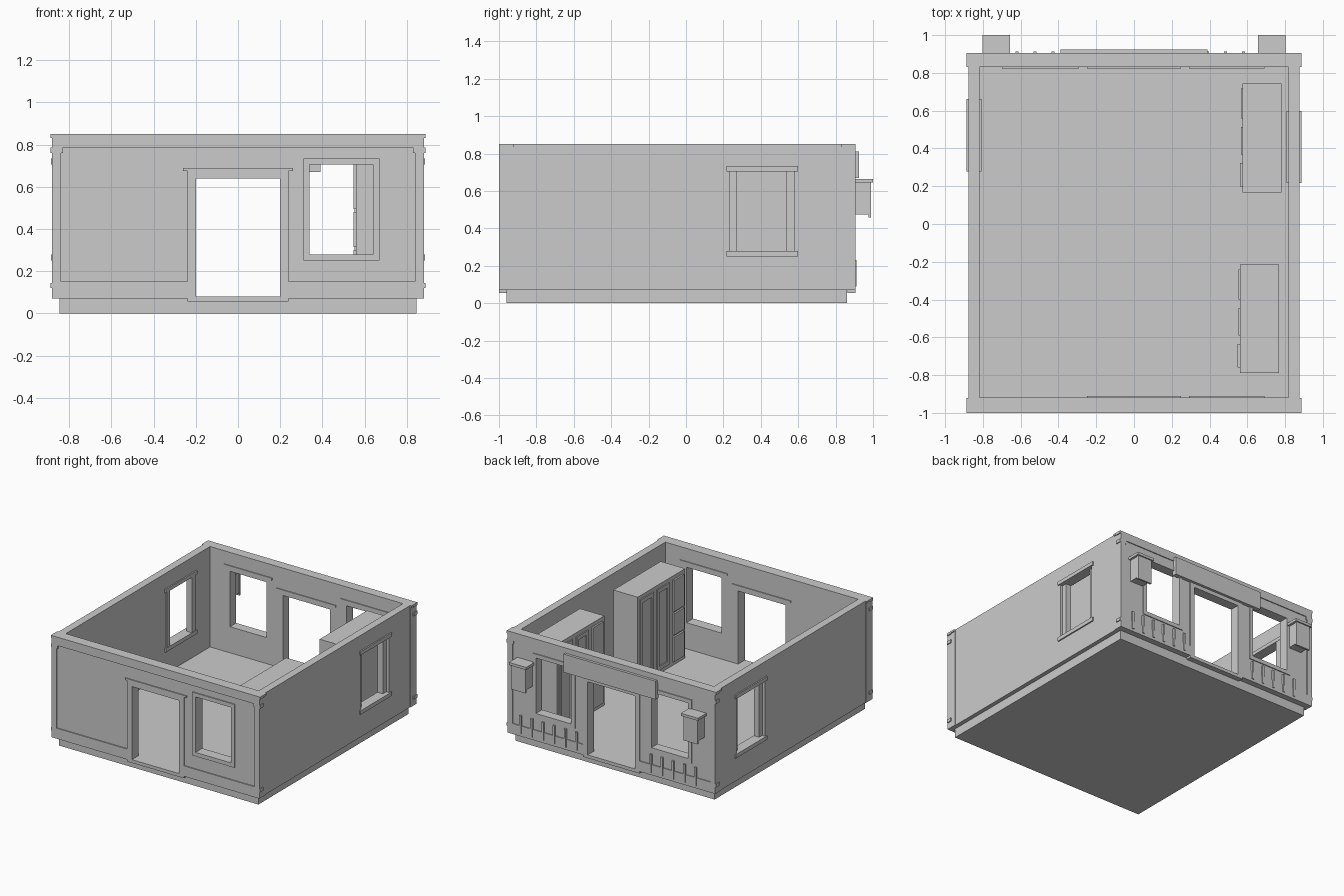
import bpy, bmesh

cube = bpy.data.objects.get("Cube")
if cube:
    bpy.data.objects.remove(cube, do_unlink=True)

mat = bpy.data.materials.new("plain grey")
mat.use_nodes = True
GREY = (0.6, 0.6, 0.6, 1)
mat.diffuse_color = GREY
mat.node_tree.nodes["Principled BSDF"].inputs["Base Color"].default_value = GREY


def finish(name, bm):
    bmesh.ops.recalc_face_normals(bm, faces=bm.faces[:])
    mesh = bpy.data.meshes.new(name)
    bm.to_mesh(mesh)
    bm.free()
    mesh.materials.append(mat)
    obj = bpy.data.objects.new(name, mesh)
    bpy.context.collection.objects.link(obj)
    return obj


def box(name, xs, ys, zs):
    """Box between pairs of limits."""
    bm = bmesh.new()
    bmesh.ops.create_cube(bm, size=1)
    for v in bm.verts:
        for i, (a, b) in enumerate((xs, ys, zs)):
            v.co[i] = max(a, b) if v.co[i] > 0 else min(a, b)
    return finish(name, bm)


def panel(name, axis, depth, us, zs, holes=()):
    """Upright slab across axis (0 = x, 1 = y) with rectangular holes."""
    ulist = sorted({*us, *(u for h in holes for u in h[0])})
    zlist = sorted({*zs, *(z for h in holes for z in h[1])})
    bm = bmesh.new()

    def point(u, z):
        return (depth[0], u, z) if axis == 0 else (u, depth[0], z)

    for u0, u1 in zip(ulist, ulist[1:]):
        for z0, z1 in zip(zlist, zlist[1:]):
            cu, cz = (u0 + u1) / 2, (z0 + z1) / 2
            if any(h[0][0] < cu < h[0][1] and h[1][0] < cz < h[1][1] for h in holes):
                continue
            bm.faces.new([bm.verts.new(point(*p)) for p in
                          ((u0, z0), (u1, z0), (u1, z1), (u0, z1))])
    bmesh.ops.remove_doubles(bm, verts=bm.verts[:], dist=1e-5)
    out = bmesh.ops.extrude_face_region(bm, geom=bm.faces[:], use_keep_orig=True)
    for v in out["geom"]:
        if isinstance(v, bmesh.types.BMVert):
            v.co[axis] = depth[1]
    bmesh.ops.recalc_face_normals(bm, faces=bm.faces[:])
    bmesh.ops.dissolve_limit(bm, angle_limit=0.01, verts=bm.verts[:], edges=bm.edges[:])
    return finish(name, bm)


# Foundation and floor
box("foundation", (-.845, .845), (-.96, .86), (0, .07))
box("floor", (-.83, .83), (-.93, .84), (.06, .08))

# Openings
DOOR = ((-.2, .2), (.08, .64))
WIN_L = ((.34, .64), (.28, .705))
WIN_R = ((-.65, -.34), (.28, .705))
WALL_Z = (.07, .85)

# Front and back walls
panel("front_wall", 1, (-.992, -.918), (-.877, .877), WALL_Z, (DOOR, WIN_L))
panel("back_wall", 1, (.83, .898), (-.877, .877), WALL_Z, (DOOR, WIN_L, WIN_R))

# Side walls with recessed window frames, sills and lintels
for s, side, y0 in ((1, "left", .235), (-1, "right", .297)):
    y1 = y0 + .342
    hole = ((y0, y1), (.28, .71))
    panel(side + "_wall", 0, (s * .818, s * .877), (-.92, .832), WALL_Z, (hole,))
    for ya, yb in ((y0, y0 + .038), (y1 - .042, y1)):
        box(side + "_window_jamb", (s * .81, s * .855), (ya, yb), (.28, .71))
    for za, zb in ((.25, .28), (.705, .733)):
        box(side + "_window_ledge", (s * .808, s * .887), (y0 - .018, y1 + .022), (za, zb))


# Raised casings, bands and thresholds on both long walls
for side, face, raised, windows in (("front", -.992, -1, (WIN_L,)),
                                    ("back", .898, .905, (WIN_L, WIN_R))):
    d = (face, raised)
    panel(side + "_door_casing", 1, d, (-.24, .24), (.07, .675), (DOOR,))
    box(side + "_threshold", (-.24, .24), (raised, raised * .955), (.055, .08))
    box(side + "_door_cornice", (-.26, .26), d, (.675, .69))
    box(side + "_top_band", (-.877, .877), d, (.785, .85))
    for (u, z) in windows:
        panel(side + "_window_casing", 1, d, (u[0] - .03, u[1] + .03),
              (.25, .735), ((u, z),))
    for s in (1, -1):
        box(side + "_base_band", (s * .24, s * .845), d, (.07, .15))

# Interior lintel strips over the openings
for (u, z) in (DOOR, WIN_L, WIN_R):
    ends = (u[0] - .05, u[1] + .05)
    box("inner_back_strip", ends, (.823, .831), (z[1] + .03, z[1] + .045))
    if u != WIN_R[0]:
        box("inner_front_strip", ends, (-.919, -.911), (z[1] + .03, z[1] + .045))

# Corner strips with small projecting blocks
for s in (1, -1):
    for outer, inner in ((-1, -.92), (.905, .832)):
        toward = 1 if inner > outer else -1
        box("corner_strip", (s * .84, s * .881), (outer, inner), WALL_Z)
        for z in ((.83, .85), (.76, .785), (.12, .145)):
            box("corner_block", (s * .83, s * .888), (outer, outer + toward * .042), z)
        box("corner_cap", (s * .83, s * .888), (outer, inner), (.835, .85))

# Back sign board and wall lanterns
box("sign_board", (-.39, .39), (.89, .925), (.67, .81))
for s in (1, -1):
    box("lantern_body", (s * .675, s * .785), (.89, .977), (.475, .647))
    box("lantern_front", (s * .67, s * .79), (.975, .99), (.458, .647))
    box("lantern_cap", (s * .656, s * .802), (.89, 1), (.645, .665))

# Short upright bars on the back wall
for start, count, step in ((.295, 6, .095), (-.335, 5, -.095)):
    for i in range(count):
        x = start + i * step
        box("back_bar", (x - .008, x + .008), (.89, .912), (.09, .23))

# Two cabinets with two doors and a stack of drawers each
for x, y in ((.56, -.79), (.575, .168)):
    box("cabinet_body", (x, x + .207), (y, y + .575), (.07, .765))
    for ya, yb in ((.39, .55), (.2, .345)):
        panel("cabinet_door", 0, (x - .008, x), (y + ya, y + yb), (.11, .735),
              (((y + ya + .025, y + yb - .025), (.14, .705)),))
    for z in ((.11, .3), (.315, .48), (.495, .735)):
        box("cabinet_drawer", (x - .013, x), (y + .03, y + .155), z)
